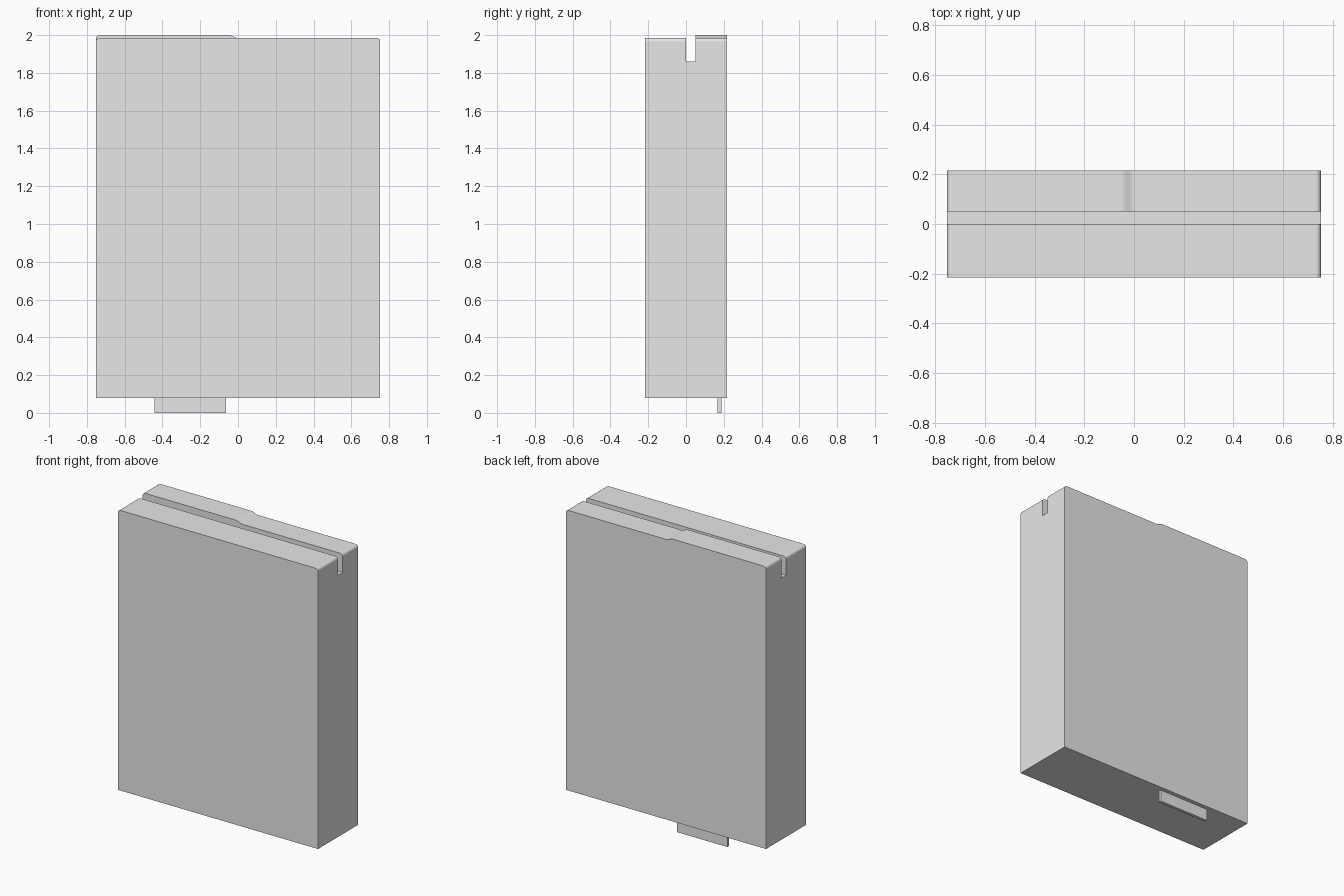
import bpy, bmesh, math

cube = bpy.data.objects.get("Cube")
if cube:
    bpy.data.objects.remove(cube, do_unlink=True)

HALF_W, HALF_D = 0.753, 0.216
BOTTOM, TOP, SLOT_FLOOR = 0.08, 1.985, 1.86
SLOT_BACK, RADIUS, STEP = 0.05, 0.02, 0.015

grey = bpy.data.materials.new("light_grey")
grey.use_nodes = True
grey.diffuse_color = (0.8, 0.8, 0.8, 1)
grey.node_tree.nodes["Principled BSDF"].inputs["Base Color"].default_value = (0.8, 0.8, 0.8, 1)


def finish(name, bm):
    bmesh.ops.recalc_face_normals(bm, faces=bm.faces[:])
    mesh = bpy.data.meshes.new(name)
    bm.to_mesh(mesh)
    bm.free()
    mesh.materials.append(grey)
    obj = bpy.data.objects.new(name, mesh)
    bpy.context.collection.objects.link(obj)
    return obj


def outline(step):
    """Width-height outline with rounded top corners and a soft step on top."""
    pts = [(-HALF_W, BOTTOM), (HALF_W, BOTTOM), (HALF_W, SLOT_FLOOR)]
    arc = [math.radians(15 * i) for i in range(7)]
    inner = HALF_W - RADIUS
    pts += [(inner + RADIUS * math.cos(a), TOP - RADIUS + RADIUS * math.sin(a)) for a in arc]
    for i in range(9):
        t = i / 8
        pts.append((-0.05 * t, TOP + step * (1 - math.cos(math.pi * t)) / 2))
    pts += [(-inner - RADIUS * math.cos(a), TOP + step - RADIUS + RADIUS * math.sin(a))
            for a in reversed(arc)]
    pts.append((-HALF_W, SLOT_FLOOR))
    return pts


# Case: outlines lofted from front to back, lowered along the slot
low, high = outline(0), outline(STEP)
slot = [(x, min(z, SLOT_FLOOR)) for x, z in low]
stations = [(-HALF_D, low), (0, low), (0, slot),
            (SLOT_BACK, slot), (SLOT_BACK, high), (HALF_D, high)]
bm = bmesh.new()
rings = [[bm.verts.new((x, y, z)) for x, z in pts] for y, pts in stations]
for a, b in zip(rings, rings[1:]):
    for i in range(len(a)):
        j = (i + 1) % len(a)
        bm.faces.new((a[i], a[j], b[j], b[i]))
bm.faces.new(rings[0])
bm.faces.new(rings[-1])
bmesh.ops.remove_doubles(bm, verts=bm.verts[:], dist=0.00001)
bmesh.ops.dissolve_limit(bm, angle_limit=math.radians(0.5),
                         verts=bm.verts[:], edges=bm.edges[:])
case = finish("slotted_case", bm)
bpy.ops.object.select_all(action="DESELECT")
case.select_set(True)
bpy.context.view_layer.objects.active = case
bpy.ops.object.shade_smooth_by_angle(angle=math.radians(30))
weighted = case.modifiers.new("flat_panel_normals", "WEIGHTED_NORMAL")
weighted.keep_sharp = True

# Thin tab under the case
bm = bmesh.new()
bmesh.ops.create_cube(bm, size=1)
bmesh.ops.scale(bm, vec=(0.38, 0.02, BOTTOM), verts=bm.verts[:])
bmesh.ops.translate(bm, vec=(-0.253, 0.178, BOTTOM / 2), verts=bm.verts[:])
finish("bottom_tab", bm)
